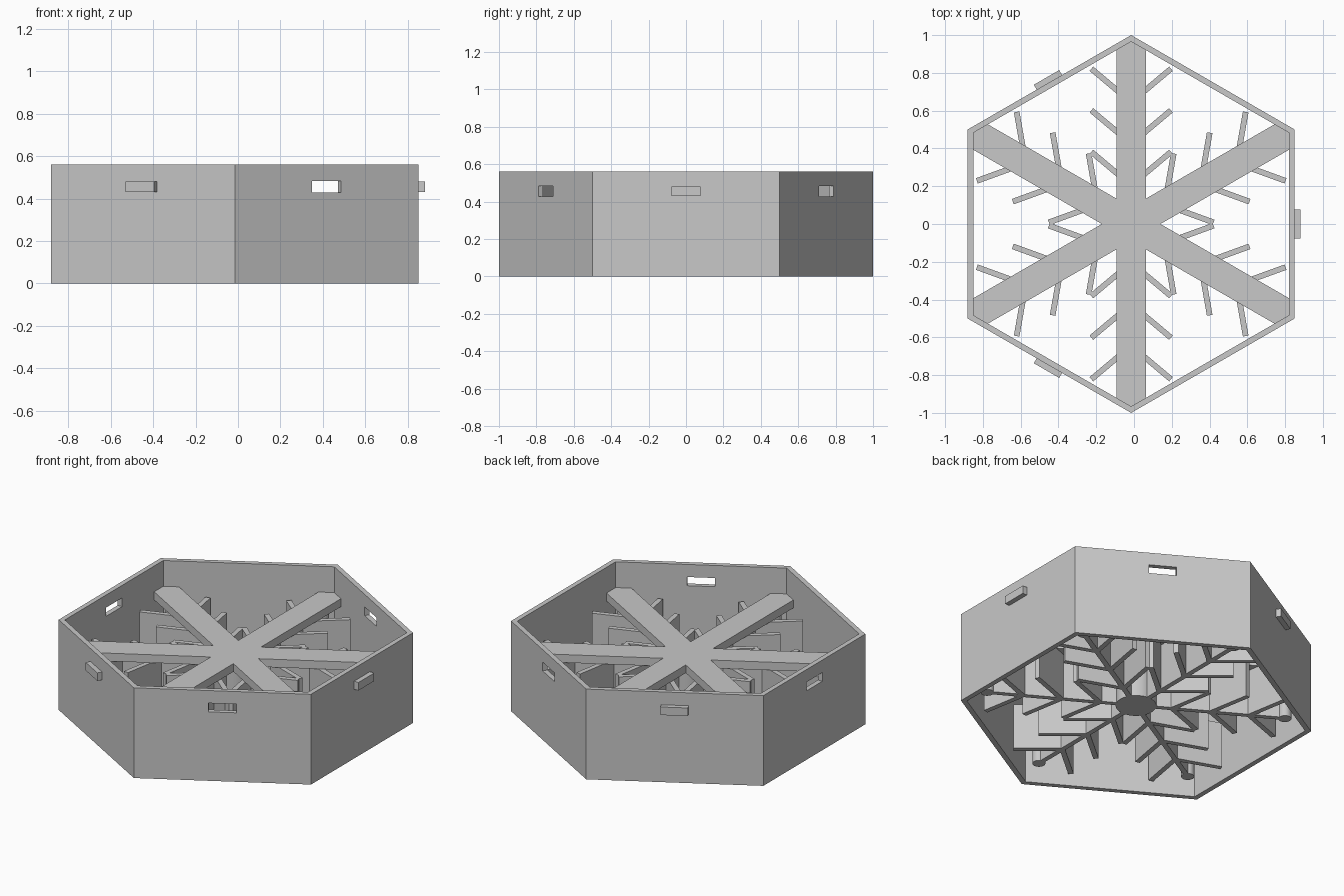
import bpy, bmesh
from math import cos, sin, pi, radians, sqrt
from mathutils import Matrix, Vector

cube = bpy.data.objects.get("Cube")
if cube:
    bpy.data.objects.remove(cube, do_unlink=True)

CX = -0.015                      # hexagon centre in x
HEIGHT, WALL = 0.56, 0.03
APOTHEM = sqrt(3) / 2
R_IN = (APOTHEM - WALL) / APOTHEM
BLADE_Z, STAR_Z, STAR_TOP = 0.067, 0.35, 0.40
SLOT_Z = 0.455

grey = bpy.data.materials.new("plain_grey")
grey.use_nodes = True
colour = (0.58, 0.58, 0.58, 1)
grey.diffuse_color = colour
grey.node_tree.nodes["Principled BSDF"].inputs["Base Color"].default_value = colour


def finish(bm, name):
    bmesh.ops.recalc_face_normals(bm, faces=bm.faces)
    mesh = bpy.data.meshes.new(name)
    bm.to_mesh(mesh)
    bm.free()
    mesh.materials.append(grey)
    obj = bpy.data.objects.new(name, mesh)
    obj.location.x = CX
    bpy.context.collection.objects.link(obj)
    return obj


def polar(r, angle):
    return Vector((r * cos(angle), r * sin(angle), 0))


def prism(bm, points, z0, z1):
    """Extrude a flat outline between two heights."""
    face = bm.faces.new([bm.verts.new((p.x, p.y, z0)) for p in points])
    top = bmesh.ops.extrude_face_region(bm, geom=[face])["geom"]
    moved = [v for v in top if isinstance(v, bmesh.types.BMVert)]
    bmesh.ops.translate(bm, verts=moved, vec=(0, 0, z1 - z0))


def strip(bm, start, end, width, z0, z1):
    """Upright straight wall between two plan points."""
    along = (end - start).normalized()
    side = Vector((-along.y, along.x, 0)) * width / 2
    prism(bm, [start - side, end - side, end + side, start + side], z0, z1)


def wall_block(bm, angle, r0, r1, size_y, size_z):
    """Block centred on one hexagon wall, spanning radii r0 to r1."""
    m = (Matrix.Rotation(angle, 4, "Z")
         @ Matrix.Translation(((r0 + r1) / 2, 0, SLOT_Z))
         @ Matrix.Diagonal((r1 - r0, size_y, size_z, 1)))
    bmesh.ops.create_cube(bm, size=1, matrix=m)


# Hexagonal frame, an open ring
bm = bmesh.new()
rings = []
for r, z in ((1, 0), (1, HEIGHT), (R_IN, HEIGHT), (R_IN, 0)):
    rings.append([bm.verts.new(polar(r, pi / 6 + i * pi / 3) + Vector((0, 0, z)))
                  for i in range(6)])
for k in range(4):
    a, b = rings[k], rings[(k + 1) % 4]
    for i in range(6):
        j = (i + 1) % 6
        bm.faces.new((a[i], a[j], b[j], b[i]))
frame = finish(bm, "hexagon_frame")

# Slots on alternate walls
bm = bmesh.new()
for i in (1, 3, 5):
    wall_block(bm, i * pi / 3, APOTHEM - 0.1, APOTHEM + 0.1, 0.158, 0.054)
cutter = finish(bm, "slot_cutter")
cutter.hide_render = True
mod = frame.modifiers.new("slots", "BOOLEAN")
mod.operation, mod.solver, mod.object = "DIFFERENCE", "EXACT", cutter
bpy.context.view_layer.objects.active = frame
bpy.ops.object.modifier_apply(modifier=mod.name)
bpy.data.objects.remove(cutter, do_unlink=True)

# Connecting tabs on the other walls
bm = bmesh.new()
for i in (0, 2, 4):
    wall_block(bm, i * pi / 3, APOTHEM - 0.005, APOTHEM + 0.03, 0.155, 0.05)
finish(bm, "connecting_tabs")

# Six-armed support star reaching into the frame corners
bm = bmesh.new()
half = 0.0775
tip = R_IN + 0.003
shoulder = tip - half / sqrt(3)
outline = []
for i in range(6):
    turn = Matrix.Rotation(pi / 6 + i * pi / 3, 3, "Z")
    outline.append(polar(2 * half, i * pi / 3))
    for p in ((shoulder, -half, 0), (tip, 0, 0), (shoulder, half, 0)):
        outline.append(turn @ Vector(p))
prism(bm, outline, STAR_Z, STAR_TOP)
finish(bm, "support_star")

# Snowflake blades: a spine with three pairs of branches on every arm
bm = bmesh.new()
for i in range(6):
    arm = pi / 6 + i * pi / 3
    strip(bm, Vector((0, 0, 0)), polar(0.85, arm), 0.03, BLADE_Z, STAR_Z)
    for base in (0.205, 0.425, 0.645):
        for sign in (-1, 1):
            start = polar(base, arm)
            end = start + polar(0.275, arm + sign * radians(50))
            strip(bm, start, end, 0.03, BLADE_Z, STAR_Z)
finish(bm, "snowflake_blades")


# Round hub and arm-end posts
def post(name, x, y, radius, sides):
    bm = bmesh.new()
    m = Matrix.Translation((x, y, (BLADE_Z + STAR_Z) / 2))
    bmesh.ops.create_cone(bm, cap_ends=True, segments=sides, radius1=radius,
                          radius2=radius, depth=STAR_Z - BLADE_Z, matrix=m)
    obj = finish(bm, name)
    bpy.ops.object.select_all(action="DESELECT")
    obj.select_set(True)
    bpy.context.view_layer.objects.active = obj
    bpy.ops.object.shade_smooth_by_angle(angle=radians(30))


post("centre_hub", 0, 0, 0.115, 32)
for i in range(6):
    p = polar(0.85, pi / 6 + i * pi / 3)
    post(f"arm_post_{i + 1}", p.x, p.y, 0.037, 20)
